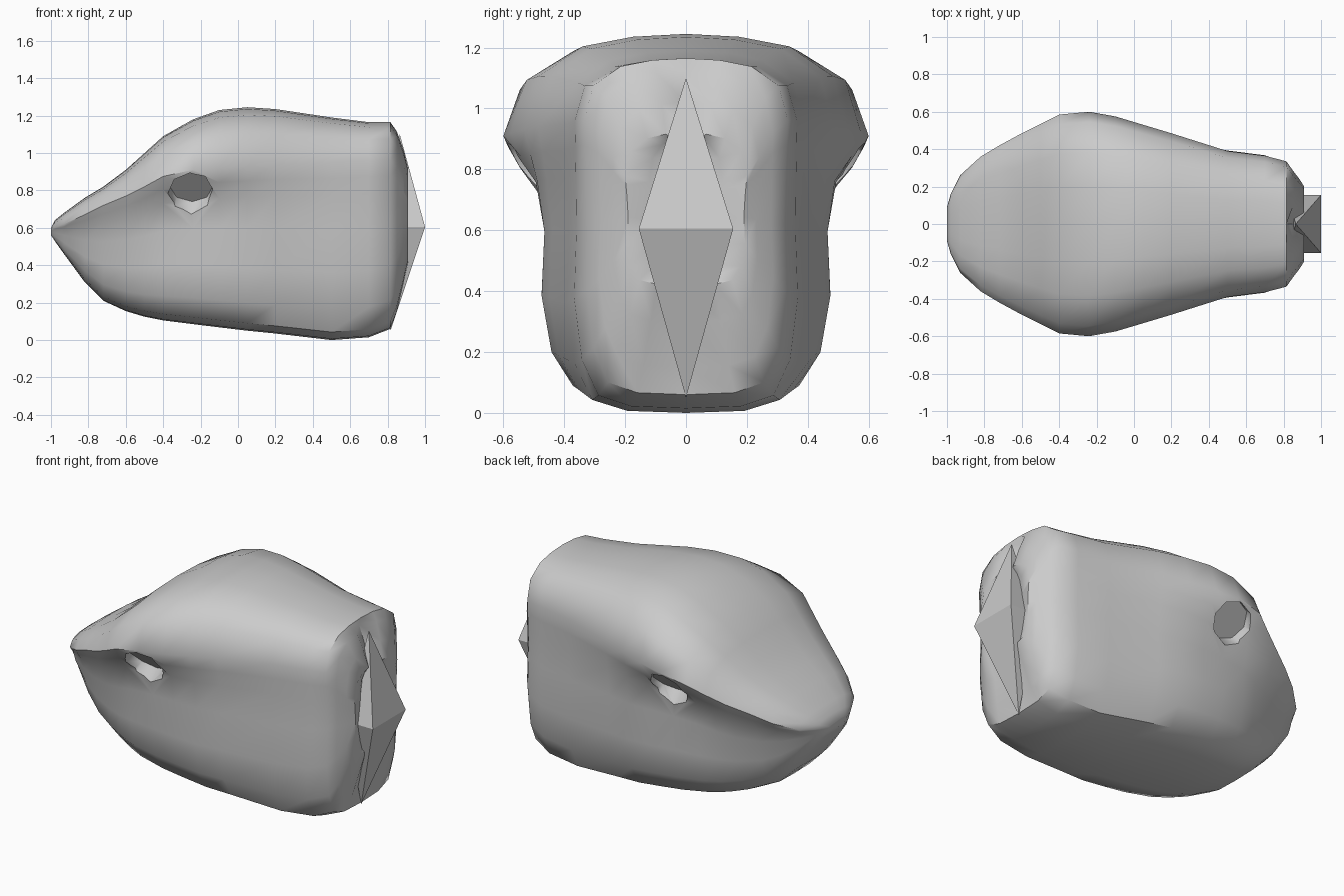
import bpy, bmesh, math
from mathutils import Vector, Matrix

if "Cube" in bpy.data.objects:
    bpy.data.objects.remove(bpy.data.objects["Cube"])


def make_object(name, bm):
    bmesh.ops.recalc_face_normals(bm, faces=bm.faces[:])
    mesh = bpy.data.meshes.new(name)
    bm.to_mesh(mesh)
    bm.free()
    ob = bpy.data.objects.new(name, mesh)
    bpy.context.collection.objects.link(ob)
    return ob


def section(x, top, ridge, brow, cheek, bottom):
    """Closed cross-section: crown, brow ridge, cheek and belly, mirrored in y."""
    crown = [(0, 0), (.33, .03), (.64, .13), (.91, .44), (1, 1)]
    half = [(brow * a, top - (top - ridge) * b) for a, b in crown]
    h = ridge - bottom
    hollow = .6 + .25 * math.exp(-((x + .25) / .2) ** 2)    # deep only under the eye
    half += [(brow + (cheek - brow) * t, ridge - h * d)
             for t, d in [(.28, .09), (hollow, .19), (1, .38)]]
    chin = min(1, max(0, (-x - .3) / .4))                   # narrower belly in front
    half += [(cheek * (a - c * chin), ridge - h * d)
             for a, c, d in [(1.02, .08, .62), (.95, .1, .83), (.8, .14, .955),
                             (.5, .08, .993), (0, 0, 1)]]
    ring = half + [(-y, z) for y, z in half[-2:0:-1]]
    groove = .05 if x > .84 and brow > .15 else 0           # crease behind the plug
    return [Vector((x - groove * (abs(y) < 1e-4), y, z)) for y, z in ring]


# stations: x, top z, brow z, brow half width, cheek half width, bottom z
stations = [
    (-1.0, .60, .585, .09, .08, .56),
    (-.98, .64, .60, .16, .145, .53),
    (-.93, .68, .62, .26, .22, .46),
    (-.82, .76, .67, .36, .285, .31),
    (-.72, .82, .72, .42, .335, .21),
    (-.60, .91, .77, .485, .385, .155),
    (-.50, 1.0, .82, .535, .42, .125),
    (-.40, 1.09, .875, .585, .445, .105),
    (-.24, 1.18, .91, .60, .46, .085),
    (-.10, 1.23, .92, .575, .465, .068),
    (.05, 1.245, .93, .53, .465, .05),
    (.20, 1.235, .94, .485, .44, .035),
    (.50, 1.19, .95, .39, .385, .0),
    (.70, 1.165, .96, .365, .36, .015),
    (.815, 1.165, .96, .335, .32, .06),
    (.85, 1.12, .92, .285, .28, .15),
    (.885, 1.02, .84, .24, .23, .30),
    (.91, .92, .78, .20, .19, .42),
    (.89, .90, .76, .12, .11, .43),
    (.85, .88, .76, .02, .02, .44),
]

# head: loft through the stations, with a groove folded into the back
bm = bmesh.new()
rings = [[bm.verts.new(p) for p in section(*s)] for s in stations]
for a, b in zip(rings, rings[1:]):
    n = len(a)
    for i in range(n):
        bm.faces.new((a[i], a[(i + 1) % n], b[(i + 1) % n], b[i]))
bm.faces.new(rings[0])
bm.faces.new(rings[-1])
head = make_object("head", bm)

# eye sockets: shallow eight-sided cutters under each brow
for side in (-1, 1):
    bm = bmesh.new()
    axis = Vector((-.05, side * .7, -.7)).normalized()
    rot = axis.to_track_quat('Z', 'X').to_matrix().to_4x4()
    bmesh.ops.create_cone(bm, cap_ends=True, segments=8, radius1=.115, radius2=.135,
                          depth=.16,
                          matrix=Matrix.Translation((-.255, side * .555, .765)) @ rot)
    cutter = make_object("socket_cutter", bm)
    cutter.hide_render = True
    mod = head.modifiers.new("socket", 'BOOLEAN')
    mod.operation = 'DIFFERENCE'
    mod.solver = 'EXACT'
    mod.object = cutter
    bpy.context.view_layer.objects.active = head
    bpy.ops.object.modifier_apply(modifier=mod.name)
    bpy.data.objects.remove(cutter)

bpy.ops.object.select_all(action='DESELECT')
head.select_set(True)
bpy.context.view_layer.objects.active = head
bpy.ops.object.shade_smooth_by_angle(angle=math.radians(45))

# neck plug: flat-faced double wedge at the back
bm = bmesh.new()
base = [bm.verts.new((x, y, .605)) for x, y in
        [(.82, -.155), (1, -.155), (1, .155), (.82, .155)]]
for tip in [(.865, 0, 1.10), (.815, 0, .05)]:
    v = bm.verts.new(tip)
    for i in range(4):
        bm.faces.new((base[i], base[(i + 1) % 4], v))
make_object("neck_plug", bm)
